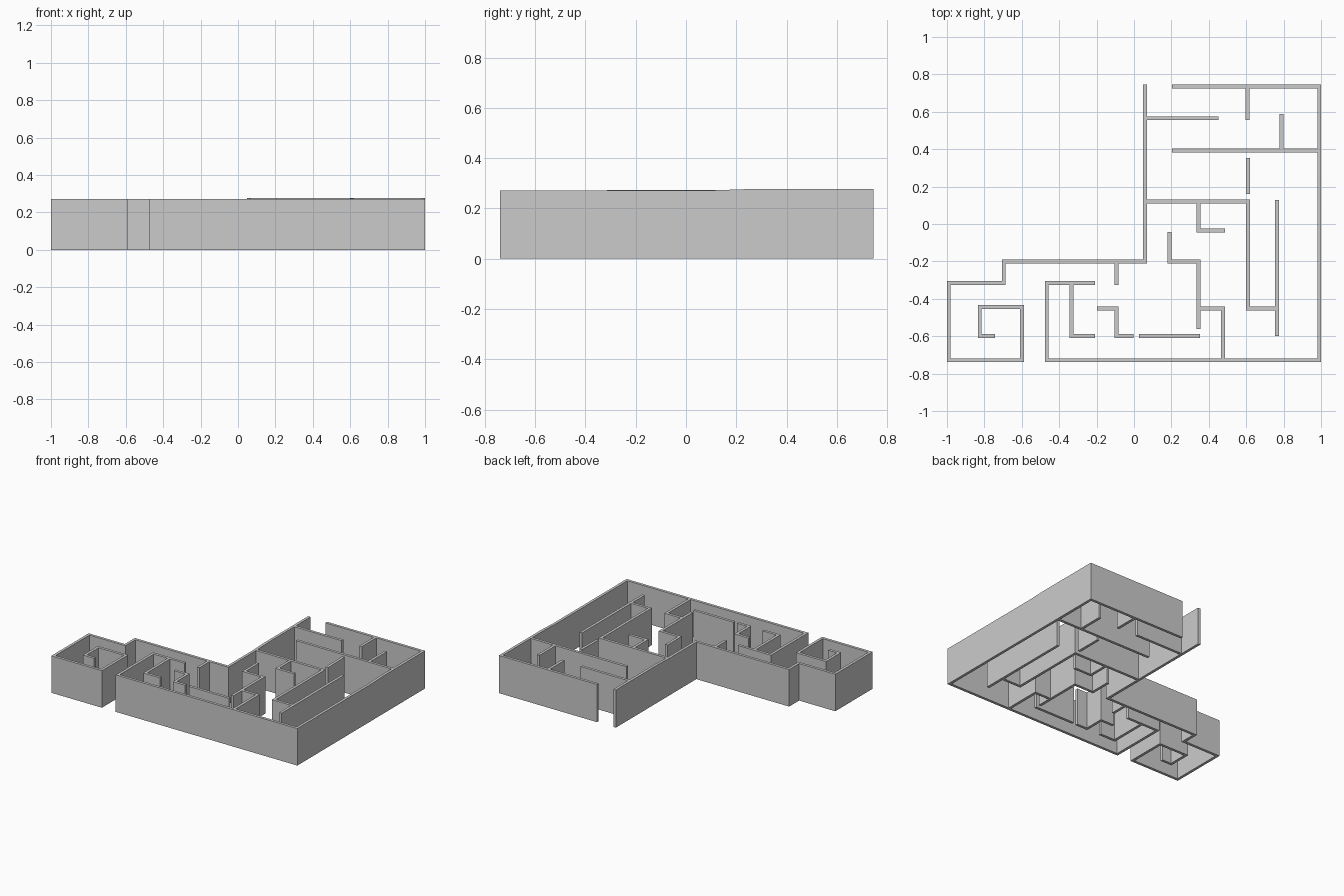
import bpy
import bmesh
from mathutils import Vector

cube = bpy.data.objects.get("Cube")
if cube:
    bpy.data.objects.remove(cube, do_unlink=True)

HALF = 0.01      # half the wall thickness
HEIGHT = 0.272
RISE = 0.005     # the rear wing is slightly taller

# Plain grey plaster
grey = bpy.data.materials.new("grey_plaster")
grey.use_nodes = True
colour = (0.6, 0.6, 0.6, 1)
grey.diffuse_color = colour
grey.node_tree.nodes["Principled BSDF"].inputs["Base Color"].default_value = colour


def top_height(y):
    return HEIGHT + RISE * min(max((y - 0.11) / 0.14, 0), 1)


def wall(name, *points):
    """Extrude a mitred wall along a centre line."""
    pts = [Vector(p) for p in points]
    dirs = [(b - a).normalized() for a, b in zip(pts, pts[1:])]
    bm = bmesh.new()
    rings = []
    for i, p in enumerate(pts):
        d0, d1 = dirs[max(i - 1, 0)], dirs[min(i, len(dirs) - 1)]
        n0, n1 = Vector((-d0.y, d0.x)), Vector((-d1.y, d1.x))
        mitre = (n0 + n1) / (1 + n0.dot(n1)) * HALF
        l, r = p + mitre, p - mitre
        z = top_height(p.y)
        rings.append([bm.verts.new(c) for c in
                      ((l.x, l.y, 0), (r.x, r.y, 0), (r.x, r.y, z), (l.x, l.y, z))])
    for a, b in zip(rings, rings[1:]):
        for k in range(4):
            j = (k + 1) % 4
            bm.faces.new((a[k], a[j], b[j], b[k]))
    bm.faces.new(rings[0])
    bm.faces.new(rings[-1])
    bmesh.ops.recalc_face_normals(bm, faces=bm.faces)
    mesh = bpy.data.meshes.new(name)
    bm.to_mesh(mesh)
    bm.free()
    mesh.materials.append(grey)
    obj = bpy.data.objects.new(name, mesh)
    bpy.context.collection.objects.link(obj)


# Outer shell
wall("outer_wall_east", (.203, .735), (.99, .735), (.99, .25), (.99, .11),
     (.99, -.729), (-.467, -.729), (-.467, -.316), (-.208, -.316))
wall("outer_wall_west", (.059, .745), (.059, .25), (.059, .11), (.059, -.2),
     (-.696, -.2), (-.696, -.316), (-.99, -.316), (-.99, -.729),
     (-.599, -.729), (-.599, -.444), (-.825, -.444), (-.825, -.599), (-.743, -.599))

# Rear wing partitions
wall("rear_entry_partition", (.069, .566), (.453, .566))
wall("rear_stub", (.607, .725), (.607, .557))
wall("rear_cross_wall", (.203, .393), (.98, .393))
wall("rear_cross_stub", (.789, .403), (.789, .588))
wall("free_standing_wall", (.609, .353), (.609, .16))

# Central corridor
wall("corridor_wall", (.069, .12), (.61, .12), (.61, -.452), (.755, -.452))
wall("corridor_side_wall", (.765, .128), (.765, -.599))
wall("centre_hook", (.345, .11), (.345, -.035), (.487, -.035))
wall("centre_step_wall", (.19, -.043), (.19, -.2), (.345, -.2), (.345, -.561))
wall("centre_room_wall", (.355, -.452), (.476, -.452), (.476, -.719))

# Front wing partitions
wall("front_partition", (.027, -.599), (.353, -.599))
wall("front_zigzag_wall", (-.198, -.452), (-.094, -.452), (-.094, -.599), (-.003, -.599))
wall("front_stub", (-.094, -.21), (-.094, -.326))
wall("front_hook", (-.334, -.326), (-.334, -.599), (-.208, -.599))
